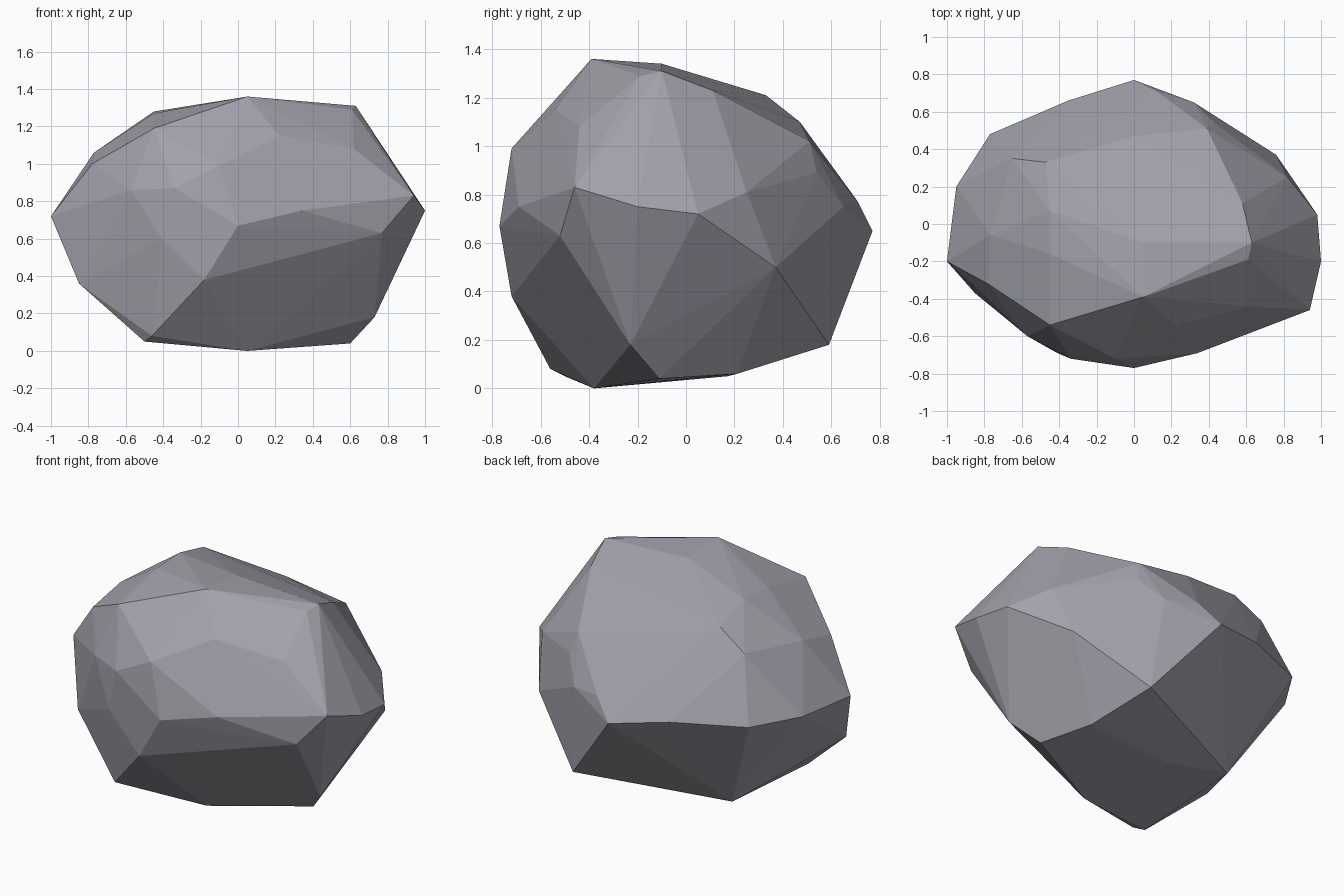
import bpy
import bmesh

# Remove the default object only
default_cube = bpy.data.objects.get("Cube")
if default_cube:
    bpy.data.objects.remove(default_cube, do_unlink=True)


def make_material(name, colour):
    material = bpy.data.materials.new(name)
    material.use_nodes = True
    material.diffuse_color = colour
    shader = material.node_tree.nodes["Principled BSDF"]
    shader.inputs["Base Color"].default_value = colour
    shader.inputs["Roughness"].default_value = 0.9
    return material


def make_faceted_stone(name, corner_groups, material):
    """Wrap chiselled corner points in a flat-faced convex shell."""
    mesh = bpy.data.meshes.new(name)
    shell = bmesh.new()
    for group in corner_groups:
        for corner in group:
            shell.verts.new(corner)
    hull = bmesh.ops.convex_hull(shell, input=list(shell.verts))

    # Drop any corner that falls inside the shell
    buried = [item for item in hull["geom_interior"]
              if isinstance(item, bmesh.types.BMVert)]
    bmesh.ops.delete(shell, geom=buried, context="VERTS")
    loose = [vert for vert in shell.verts if not vert.link_faces]
    bmesh.ops.delete(shell, geom=loose, context="VERTS")

    # Outward normals and hard facets
    bmesh.ops.recalc_face_normals(shell, faces=list(shell.faces))
    for face in shell.faces:
        face.smooth = False
    shell.to_mesh(mesh)
    shell.free()
    mesh.materials.append(material)
    stone = bpy.data.objects.new(name, mesh)
    bpy.context.collection.objects.link(stone)
    return stone


# Crown: the nearly flat top
crown = [
    (.05, -.39, 1.36), (.05, -.1, 1.34), (.63, -.1, 1.31),
    (.61, -.19, 1.29), (.58, .11, 1.23), (-.45, .07, 1.28),
    (-.45, -.16, 1.27), (-.47, .33, 1.21), (-.45, -.54, 1.19),
]

# Shoulders: the slopes below the crown
shoulders = [
    (.22, -.54, 1.15), (.62, -.44, 1.08), (0, .47, 1.1),
    (-.65, .35, 1.1), (-.77, -.06, 1.06), (-.78, -.32, 1),
    (.39, .51, 1.02), (.43, .54, .89), (-.1, -.72, .99),
    (-.34, -.72, .87), (-.57, -.6, .86),
]

# Girdle: the widest band
girdle = [
    (1, -.2, .75), (.98, .05, .72), (.82, .25, .81),
    (.76, .37, .5), (.32, .65, .75), (.12, .71, .77),
    (0, .77, .65), (-.35, .66, .71), (-.77, .48, .72),
    (-.95, .2, .73), (-1, -.2, .72), (-.41, -.69, .6),
    (0, -.77, .67), (.34, -.69, .75), (.77, -.52, .63),
    (.94, -.46, .83),
]

# Base: the undercut underside
base = [
    (-.85, -.37, .36), (-.18, -.72, .38), (-.46, -.56, .08),
    (-.5, -.5, .05), (.05, -.38, 0), (.6, -.11, .04),
    (.73, -.23, .18), (.49, .21, .06), (.37, .59, .18),
    (-.1, .17, .05), (-.49, .24, .09),
]

stone_grey = make_material("stone grey", (.36, .36, .41, 1))
make_faceted_stone("boulder", (crown, shoulders, girdle, base), stone_grey)
